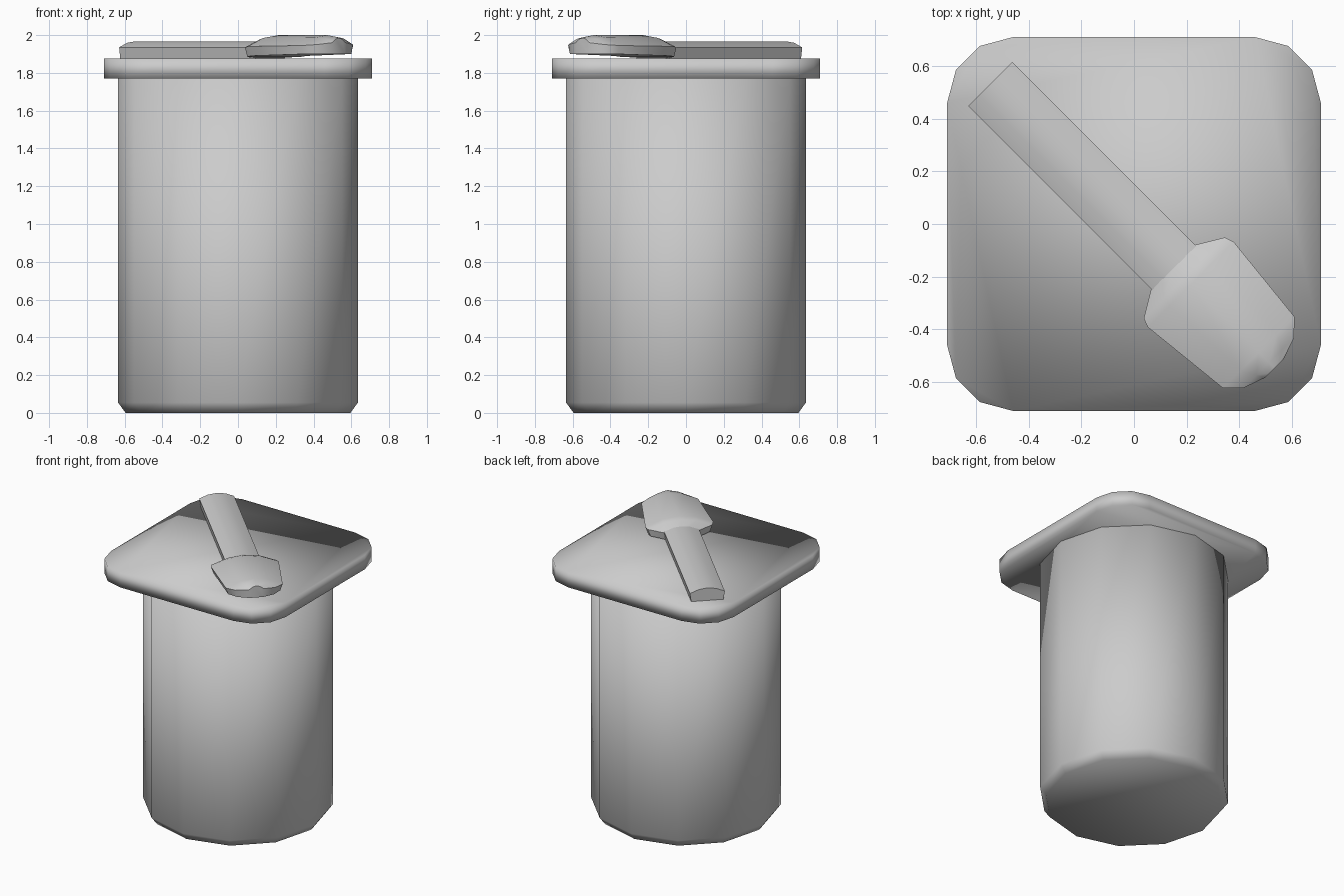
import bpy, bmesh
from math import sin, cos, radians, sqrt

if "Cube" in bpy.data.objects:
    bpy.data.objects.remove(bpy.data.objects["Cube"])


def loft(name, rings, sharp=None):
    """Skin a stack of equal-length closed rings and cap both ends."""
    bm = bmesh.new()
    vs = [[bm.verts.new(p) for p in ring] for ring in rings]
    n = len(vs[0])
    for a, b in zip(vs, vs[1:]):
        for i in range(n):
            j = (i + 1) % n
            bm.faces.new((a[i], a[j], b[j], b[i]))
    bm.faces.new(vs[0][::-1])
    bm.faces.new(vs[-1])
    bmesh.ops.recalc_face_normals(bm, faces=bm.faces[:])
    for f in bm.faces:
        f.smooth = True
    me = bpy.data.meshes.new(name)
    bm.to_mesh(me)
    bm.free()
    ob = bpy.data.objects.new(name, me)
    bpy.context.collection.objects.link(ob)
    if sharp:
        bpy.ops.object.select_all(action='DESELECT')
        ob.select_set(True)
        bpy.context.view_layer.objects.active = ob
        bpy.ops.object.shade_smooth_by_angle(angle=radians(sharp))
    return ob


def rounded_square(core, r, z):
    """Square with three-segment rounded corners; core=0 gives a 12-gon."""
    pts = []
    for q in range(4):
        cx = core * (1 if q in (0, 3) else -1)
        cy = core * (1 if q < 2 else -1)
        for k in range(4 if core else 3):
            a = radians(q * 90 + k * 30)
            pts.append((cx + r * cos(a), cy + r * sin(a), z))
    return pts


def section(u, w, zb, ze, zt):
    """Domed cross-section at distance u along the lid's diagonal."""
    prof = [(-.92 * w, zb), (.92 * w, zb), (w, ze),
            (.5 * w, ze + .75 * (zt - ze)), (0, zt),
            (-.5 * w, ze + .75 * (zt - ze)), (-w, ze)]
    s = 1 / sqrt(2)
    return [((u + v - .01) * s, (v - .01 - u) * s, z) for v, z in prof]


# round twelve-sided container with a chamfered foot
loft("container_body", [rounded_square(0, r, z) for r, z in
                        ((.595, 0), (.635, .055), (.635, 1.78))])

# rounded square lid plate
loft("lid", [rounded_square(.46, .25, z) for z in (1.77, 1.875)])

# scoop handle lying diagonally on the lid
loft("scoop_handle", [section(u, .118, 1.87, 1.935, 1.967)
                      for u in (-.762, .25)], 40)

# scoop bowl, turned upside down
loft("scoop_bowl", [section(*s) for s in (
    (.18, .10, 1.88, 1.93, 1.955),
    (.22, .118, 1.88, 1.93, 1.965),
    (.28, .218, 1.885, 1.935, 1.99),
    (.315, .23, 1.89, 1.94, 2.0),
    (.68, .192, 1.90, 1.945, 2.0),
    (.735, .135, 1.90, 1.95, 1.992),
    (.765, .05, 1.90, 1.96, 1.985))], 40)
